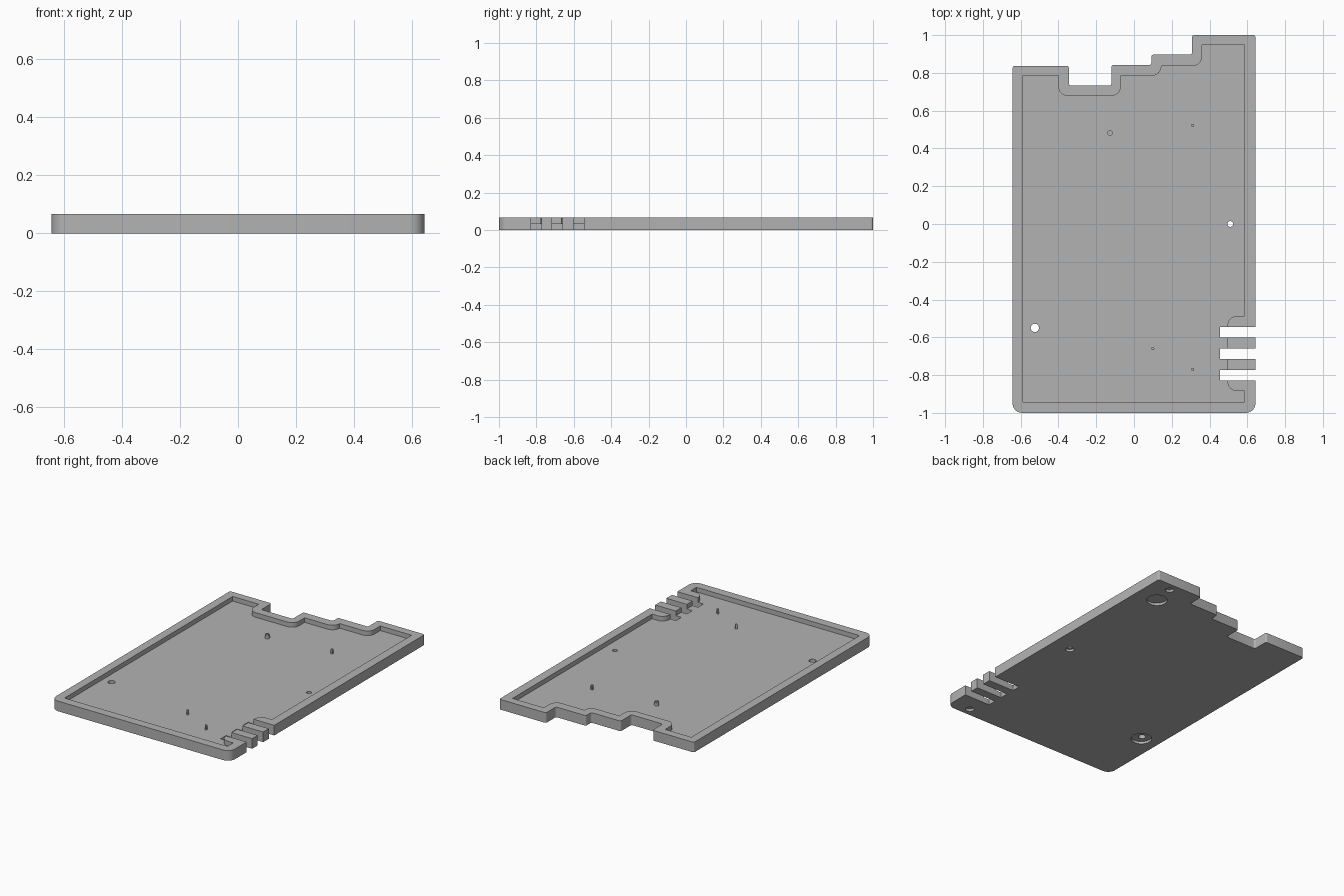
import bpy, bmesh, math
from mathutils import Vector

cube = bpy.data.objects.get("Cube")
if cube:
    bpy.data.objects.remove(cube, do_unlink=True)

HEIGHT = 0.066
FLOOR = 0.036

grey = bpy.data.materials.new("plain grey")
grey.use_nodes = True
colour = (0.45, 0.45, 0.45, 1)
grey.diffuse_color = colour
grey.node_tree.nodes["Principled BSDF"].inputs["Base Color"].default_value = colour


def rounded(corners, steps=6):
    """Outline from (x, y, radius) corners, each rounded by an arc."""
    points = []
    for i, (x, y, r) in enumerate(corners):
        p = Vector((x, y))
        if r == 0:
            points.append(p)
            continue
        before = (Vector(corners[i - 1][:2]) - p).normalized()
        after = (Vector(corners[(i + 1) % len(corners)][:2]) - p).normalized()
        for k in range(steps + 1):
            t = math.pi / 2 * k / steps
            points.append(p + r * (before * (1 - math.sin(t)) + after * (1 - math.cos(t))))
    return points


def prism(name, points, low, high):
    """Solid with a flat outline between two heights."""
    bm = bmesh.new()
    face = bm.faces.new([bm.verts.new((p[0], p[1], low)) for p in points])
    top = bmesh.ops.extrude_face_region(bm, geom=[face])["geom"]
    verts = [v for v in top if isinstance(v, bmesh.types.BMVert)]
    bmesh.ops.translate(bm, vec=(0, 0, high - low), verts=verts)
    bmesh.ops.recalc_face_normals(bm, faces=bm.faces)
    mesh = bpy.data.meshes.new(name)
    bm.to_mesh(mesh)
    bm.free()
    obj = bpy.data.objects.new(name, mesh)
    bpy.context.collection.objects.link(obj)
    mesh.materials.append(grey)
    return obj


def disc(name, x, y, radius, low, high, sides=24):
    ring = [(x + radius * math.cos(math.tau * i / sides),
             y + radius * math.sin(math.tau * i / sides)) for i in range(sides)]
    return prism(name, ring, low, high)


def smooth(obj):
    bpy.ops.object.select_all(action="DESELECT")
    obj.select_set(True)
    bpy.context.view_layer.objects.active = obj
    bpy.ops.object.shade_smooth_by_angle(angle=math.radians(30))


def cut(target, cutter):
    cutter.hide_render = True
    mod = target.modifiers.new("cut", "BOOLEAN")
    mod.operation = "DIFFERENCE"
    mod.solver = "EXACT"
    mod.object = cutter
    bpy.context.view_layer.objects.active = target
    bpy.ops.object.modifier_apply(modifier=mod.name)
    bpy.data.objects.remove(cutter, do_unlink=True)


# Stepped outer body
s = 0.012
body = prism("tray_body", rounded([
    (-0.643, -1, 0.05), (0.643, -1, 0.05), (0.643, 1, s), (0.307, 1, s),
    (0.307, 0.897, s), (0.092, 0.897, s), (0.092, 0.842, s), (-0.12, 0.842, s),
    (-0.12, 0.732, s), (-0.345, 0.732, s), (-0.345, 0.837, s), (-0.643, 0.837, s),
]), 0, HEIGHT)

# Shallow pocket that leaves the rim
b = 0.05
cut(body, prism("pocket", rounded([
    (-0.588, -0.943, 0), (0.585, -0.943, 0), (0.585, -0.885, 0), (0.495, -0.885, b),
    (0.495, -0.487, b), (0.585, -0.487, 0), (0.585, 0.947, 0), (0.36, 0.947, 0),
    (0.36, 0.837, b), (0.145, 0.837, 0), (0.145, 0.785, b), (-0.07, 0.785, 0),
    (-0.07, 0.678, b), (-0.4, 0.678, b), (-0.4, 0.785, 0), (-0.588, 0.785, 0),
]), FLOOR, HEIGHT + 0.1))

# Three side slots
for y in (-0.574, -0.688, -0.801):
    h = 0.028
    cut(body, prism("slot", [(0.455, y - h), (0.8, y - h), (0.8, y + h), (0.455, y + h)],
                    -0.1, HEIGHT + 0.1))

# Recesses in the underside
for x, y, r in [(-0.52, -0.55, 0.063), (0.49, 0.8, 0.063), (0.51, 0, 0.026),
                (0.51, 0.945, 0.026), (0.51, -0.945, 0.026)]:
    cut(body, disc("recess", x, y, r, -0.1, 0.016))

# Through holes
for x, y, r in [(-0.525, -0.55, 0.022), (0.51, 0, 0.015)]:
    cut(body, disc("hole", x, y, r, -0.1, 0.2))
smooth(body)

# Locating pins on the floor
for i, (x, y) in enumerate([(0.31, 0.522), (0.1, -0.66), (0.31, -0.77)]):
    smooth(disc(f"small_pin_{i + 1}", x, y, 0.008, FLOOR - 0.005, 0.064, 12))
smooth(disc("large_pin_base", -0.127, 0.482, 0.015, FLOOR - 0.005, 0.057, 16))
smooth(disc("large_pin_tip", -0.127, 0.482, 0.01, 0.055, 0.064, 16))
